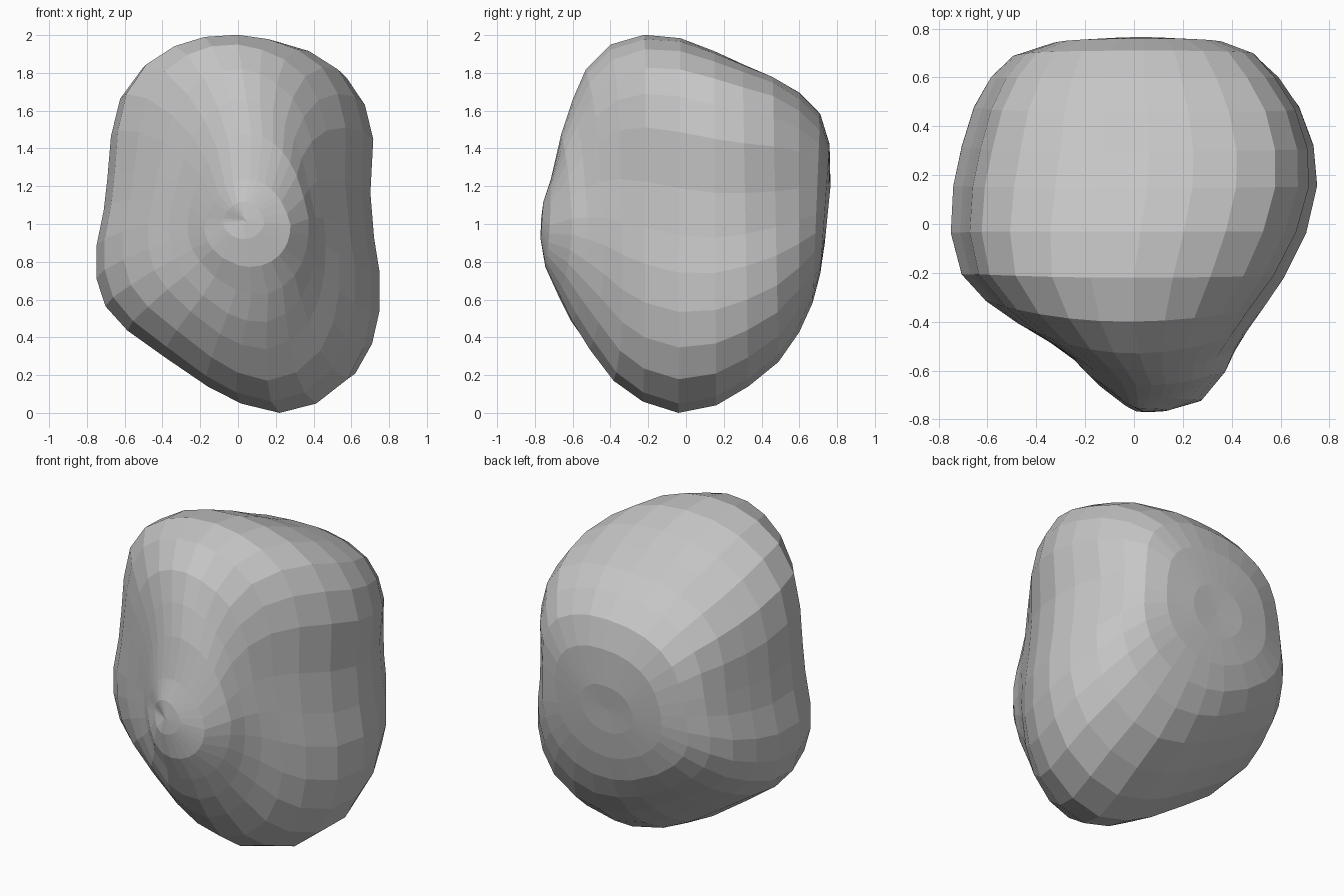
import bpy
import bmesh
from mathutils import Vector

cube = bpy.data.objects.get("Cube")
if cube:
    bpy.data.objects.remove(cube, do_unlink=True)

# Plain stone colour
stone = bpy.data.materials.new("stone grey")
stone.use_nodes = True
grey = (0.56, 0.56, 0.56, 1)
stone.diffuse_color = grey
stone.node_tree.nodes["Principled BSDF"].inputs["Base Color"].default_value = grey

# Widest cross-section of the boulder (x, z), clockwise from the top
OUTLINE = [
    (.05, 2), (.23, 1.97), (.4, 1.91), (.55, 1.81), (.64, 1.67), (.69, 1.49), (.69, 1.2),
    (.72, .95), (.75, .75), (.75, .54), (.71, .35), (.62, .18), (.45, .05), (.25, 0),
    (.04, .05), (-.14, .14), (-.38, .3), (-.58, .44), (-.7, .57), (-.75, .72), (-.75, .89),
    (-.71, 1.08), (-.69, 1.25), (-.67, 1.48), (-.62, 1.68), (-.5, 1.84), (-.33, 1.94),
    (-.15, 1.99)]

# Rings from front to back: left x, right x, bottom y, bottom z, top y, top z
RINGS = [
    (-.08, .14, -.77, .92, -.755, 1.12),
    (-.18, .28, -.745, .77, -.715, 1.24),
    (-.27, .38, -.68, .62, -.66, 1.48),
    (-.37, .42, -.61, .47, -.6, 1.66),
    (-.48, .47, -.52, .33, -.53, 1.82),
    (-.61, .54, -.39, .17, -.4, 1.95),
    (-.71, .62, -.23, .06, -.22, 2),
    (-.755, .71, -.04, 0, -.03, 1.98),
    (-.745, .755, .16, .04, .15, 1.91),
    (-.71, .74, .33, .14, .3, 1.84),
    (-.66, .68, .49, .27, .46, 1.77),
    (-.59, .6, .6, .42, .6, 1.69),
    (-.5, .51, .67, .57, .71, 1.58),
    (-.35, .38, .71, .73, .76, 1.42),
    (-.16, .19, .735, .9, .765, 1.2)]
FRONT_POLE = (.04, -.768, 1.02)
BACK_POLE = (.02, .745, 1.05)
# How far the left and right sides of the front rings sweep back
SWEEP = [(.07, 0), (.11, .01), (.14, .07), (.14, .09), (.12, .09), (.08, .06), (.02, .01)]


def mix(a, b, t):
    return a + (b - a) * t


def ring_points(index):
    """Fit the outline into one ring, rounding it off towards both poles."""
    left, right, y_low, z_low, y_high, z_high = RINGS[index]
    weight = min(1, index / 5, (len(RINGS) - 1 - index) / 4)
    sweep_left, sweep_right = SWEEP[index] if index < len(SWEEP) else (0, 0)
    # the nose narrows upwards into a soft ridge
    taper = .25 * max(0, min(1, (6 - index) / 3))
    # the right shoulder grows fuller towards the back
    fullness = .14 * max(0, min(1, (index - 5) / 5))
    for x, z in OUTLINE:
        shape = Vector((x / .755, z - 1))
        shape = shape.normalized().lerp(shape, weight)
        shape.x *= 1 - taper * max(0, shape.y)
        shape *= 1 + fullness * max(0, shape.x) * max(0, shape.y)
        across, up = (shape.x + 1) / 2, (shape.y + 1) / 2
        sweep = sweep_left if shape.x < 0 else sweep_right
        y = mix(y_low, y_high, up) + sweep * shape.x ** 2
        yield mix(left, right, across), y, mix(z_low, z_high, up)


# Boulder skin: bands of faces between rings, closed by a fan at each pole
bm = bmesh.new()
rings = [[bm.verts.new(p) for p in ring_points(i)] for i in range(len(RINGS))]
count = len(OUTLINE)
for k in range(count):
    n = (k + 1) % count
    for a, b in zip(rings, rings[1:]):
        bm.faces.new((a[k], a[n], b[n], b[k]))
for pole, ring in ((FRONT_POLE, rings[0]), (BACK_POLE, rings[-1])):
    tip = bm.verts.new(pole)
    for k in range(count):
        bm.faces.new((tip, ring[k], ring[(k + 1) % count]))
bmesh.ops.recalc_face_normals(bm, faces=bm.faces)

mesh = bpy.data.meshes.new("boulder")
bm.to_mesh(mesh)
bm.free()
mesh.materials.append(stone)
boulder = bpy.data.objects.new("boulder", mesh)
bpy.context.collection.objects.link(boulder)
